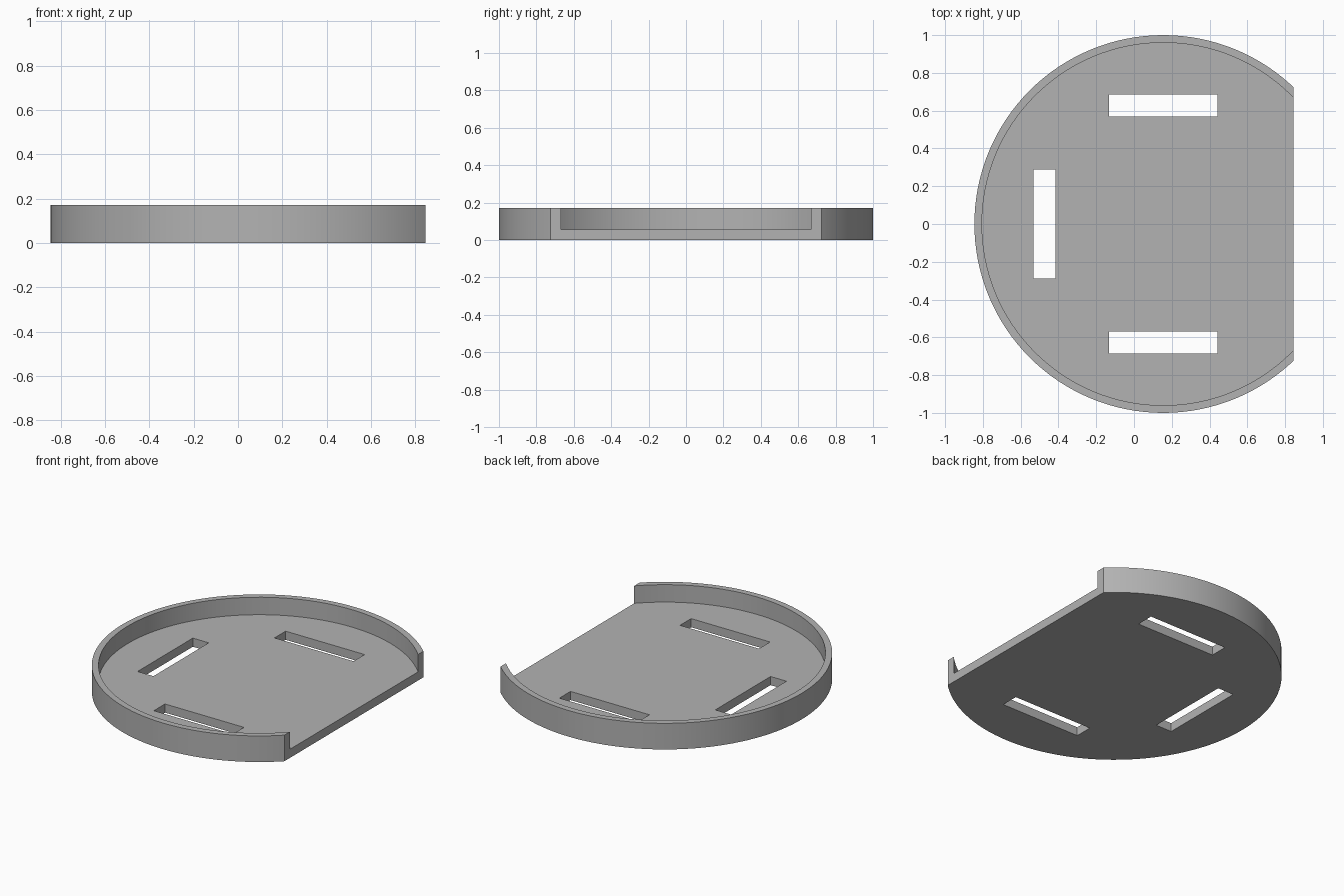
import bpy
import math
from mathutils import Vector

cube = bpy.data.objects.get("Cube")
if cube:
    bpy.data.objects.remove(cube, do_unlink=True)

# Main dimensions
CX = 0.155          # centre of the round tray
FLAT_X = 0.845      # flat open side
HEIGHT = 0.172
FLOOR = 0.057
RIM = 0.04
SLOT_LENGTH, SLOT_WIDTH, SLOT_OFFSET = 0.576, 0.116, 0.628

grey = bpy.data.materials.new("plain grey")
grey.use_nodes = True
colour = (0.45, 0.45, 0.45, 1)
grey.diffuse_color = colour
grey.node_tree.nodes["Principled BSDF"].inputs["Base Color"].default_value = colour


def cylinder(name, radius, z0, z1):
    bpy.ops.mesh.primitive_cylinder_add(vertices=128, radius=radius, depth=z1 - z0,
                                        location=(CX, 0, (z0 + z1) / 2))
    obj = bpy.context.object
    obj.name = name
    return obj


def box(name, centre, size):
    bpy.ops.mesh.primitive_cube_add(size=1, location=centre)
    obj = bpy.context.object
    obj.name = name
    obj.scale = size
    return obj


# Round tray body
tray = cylinder("tray", 1, 0, HEIGHT)
tray.data.materials.append(grey)

# Cutters: hollow inside the rim, flat side, three strap slots
cutters = [
    cylinder("hollow_cutter", 1 - RIM, FLOOR, 1),
    box("flat_side_cutter", (FLAT_X + 1, 0, 0), (2, 3, 3)),
]
for name, angle in (("back", 90), ("right", 180), ("front", 270)):
    a = math.radians(angle)
    centre = Vector((CX + SLOT_OFFSET * math.cos(a), SLOT_OFFSET * math.sin(a), 0))
    slot = box(name + "_slot_cutter", centre, (SLOT_WIDTH, SLOT_LENGTH, 1))
    slot.rotation_euler.z = a
    cutters.append(slot)

# Cut the tray, then drop the cutters
bpy.context.view_layer.objects.active = tray
for cutter in cutters:
    cutter.hide_render = True
    cutter.data.materials.append(grey)
    cut = tray.modifiers.new(cutter.name, "BOOLEAN")
    cut.operation = "DIFFERENCE"
    cut.solver = "EXACT"
    cut.object = cutter
    bpy.ops.object.modifier_apply(modifier=cut.name)
    bpy.data.objects.remove(cutter, do_unlink=True)

# Smooth round walls with sharp edges
bpy.ops.object.select_all(action="DESELECT")
tray.select_set(True)
bpy.context.view_layer.objects.active = tray
bpy.ops.object.shade_smooth_by_angle(angle=math.radians(30))
